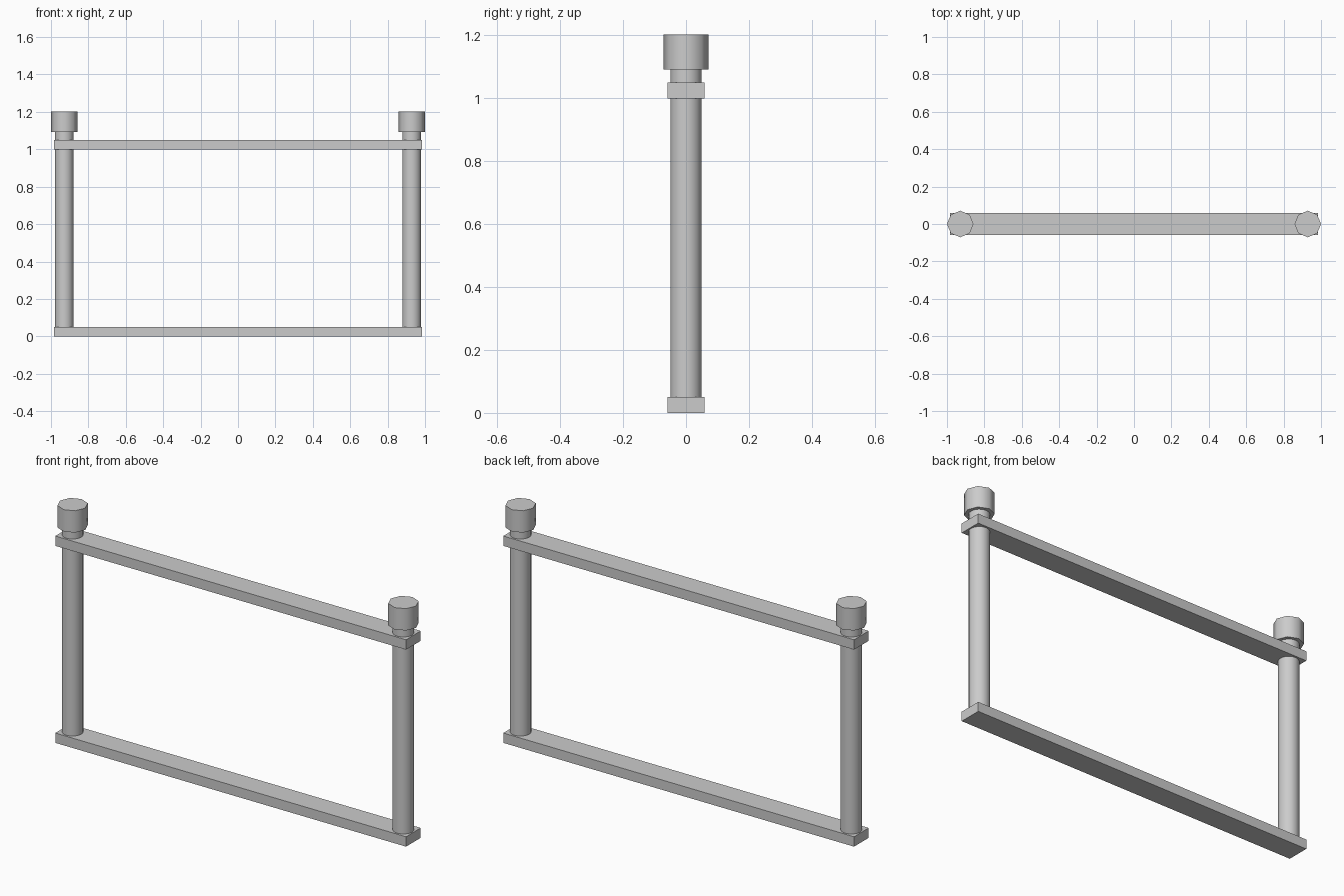
import bpy
from math import radians

if "Cube" in bpy.data.objects:
    bpy.data.objects.remove(bpy.data.objects["Cube"])


def rail(name, z0, z1):
    bpy.ops.mesh.primitive_cube_add(size=1, location=(0, 0, (z0 + z1) / 2))
    ob = bpy.context.object
    ob.name = name
    ob.scale = (1.97, 0.118, z1 - z0)
    bpy.ops.object.transform_apply(location=False, rotation=False, scale=True)


def upright(name, x, sides, radius, z0, z1):
    bpy.ops.mesh.primitive_cylinder_add(vertices=sides, radius=radius, depth=z1 - z0,
                                        location=(x, 0, (z0 + z1) / 2))
    bpy.context.object.name = name
    bpy.ops.object.shade_smooth_by_angle(angle=radians(50))


# Flat bottom and top rails
rail("bottom_rail", 0.0, 0.05)
rail("top_rail", 1.0, 1.05)

# Round posts with octagonal caps at both ends
for side, x in (("left", -0.929), ("right", 0.929)):
    upright(side + "_post", x, 16, 0.05, 0.05, 1.092)
    upright(side + "_cap", x, 8, 0.071, 1.092, 1.203)
